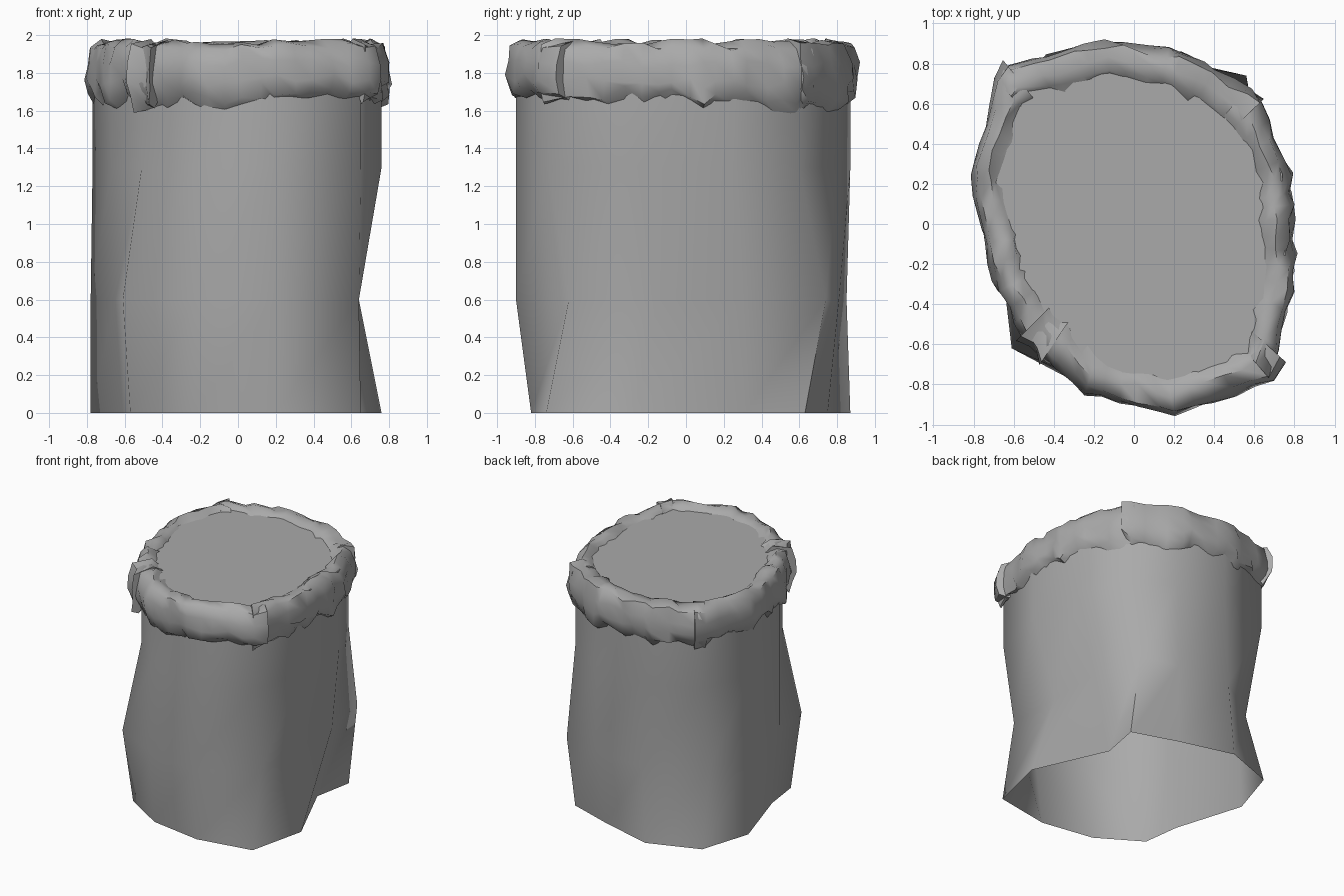
import bpy
import bmesh
import math
import random
from mathutils import Vector, noise

random.seed(4)
cube = bpy.data.objects.get("Cube")
if cube:
    bpy.data.objects.remove(cube)

stone = bpy.data.materials.new("grey stone")
stone.use_nodes = True
grey = (0.4, 0.4, 0.4, 1)
stone.diffuse_color = grey
stone.node_tree.nodes["Principled BSDF"].inputs["Base Color"].default_value = grey


def finish(bm, name, angle):
    """Turn a bmesh into a named, smooth shaded object."""
    mesh = bpy.data.meshes.new(name)
    bm.to_mesh(mesh)
    bm.free()
    obj = bpy.data.objects.new(name, mesh)
    bpy.context.collection.objects.link(obj)
    mesh.materials.append(stone)
    bpy.ops.object.select_all(action="DESELECT")
    obj.select_set(True)
    bpy.context.view_layer.objects.active = obj
    bpy.ops.object.shade_smooth_by_angle(angle=math.radians(angle))
    return obj


def bridge(bm, rings, closed):
    """Join neighbouring rings of vertices with quads."""
    for low, high in zip(rings, rings[1:]):
        count = len(low)
        for i in range(count if closed else count - 1):
            j = (i + 1) % count
            bm.faces.new((low[i], low[j], high[j], high[i]))


# Outlines of the column, counter-clockwise from the front
foot = [(-.23, -.75), (.2, -.82), (.65, -.74), (.76, -.27), (.5, .31), (.56, .63),
        (.2, .75), (-.24, .87), (-.65, .72), (-.78, .31), (-.61, -.24), (-.57, -.54)]
waist = [(-.23, -.82), (.2, -.9), (.64, -.62), (.64, -.15), (.64, .3), (.56, .74),
         (.25, .81), (-.2, .85), (-.61, .56), (-.78, .27), (-.65, -.28), (-.61, -.62)]
neck = [(-.23, -.79), (.2, -.9), (.65, -.73), (.76, -.25), (.74, .25), (.58, .6),
        (.25, .8), (-.15, .87), (-.63, .72), (-.77, .25), (-.67, -.25), (-.51, -.52)]

# Column, open underneath and flat on top
cap_z = 1.93
bm = bmesh.new()
levels = [(foot, 0), (waist, .6), (neck, 1.3), (neck, cap_z)]
rings = [[bm.verts.new((x, y, z)) for x, y in outline] for outline, z in levels]
bridge(bm, rings, True)
bm.faces.new(rings[-1])
finish(bm, "column", 70)


def neck_radius(angle):
    """Distance from the axis to the neck outline in one direction."""
    ray = Vector((math.cos(angle), math.sin(angle)))
    for a, b in zip(neck, neck[1:] + neck[:1]):
        a, b = Vector(a), Vector(b)
        edge = b - a
        cross = ray.x * edge.y - ray.y * edge.x
        t = (a.x * edge.y - a.y * edge.x) / cross
        s = (a.x * ray.y - a.y * ray.x) / cross
        if t > 0 and 0 <= s <= 1:
            return t


# Section of the rim: offset from the neck outline, height, looseness
section = [(-.13, 1.91, .02), (-.09, 1.945, .015), (-.04, 1.965, .02), (.015, 1.94, .02),
           (.04, 1.85, .02), (.045, 1.76, .02), (.03, 1.69, .03), (-.02, 1.65, .03)]


def rim_strip(name, start, end, lift, flare):
    """One ragged crust strip that wraps over the top edge, thicker at its ends."""
    bm = bmesh.new()
    rings = []
    steps = round((end - start) / 6)
    for i in range(steps + 1):
        t = i / steps
        angle = math.radians(start + (end - start) * t + random.uniform(-1.5, 1.5))
        swell = lift + flare * abs(2 * t - 1) ** 6
        base = neck_radius(angle)
        wave = noise.noise(Vector((math.cos(angle) * 4, math.sin(angle) * 4, start)))
        ring = []
        for k, (offset, z, loose) in enumerate(section):
            r = base + offset + random.uniform(-loose, loose) * .8
            r += swell if k > 2 else -swell / 2
            drop = wave * .11 * max(0, k - 3) / 4
            height = min(2, z + drop + random.uniform(-loose, loose))
            ring.append(bm.verts.new((r * math.cos(angle), r * math.sin(angle), height)))
        rings.append(ring)
    bridge(bm, rings, False)
    bm.faces.new(rings[0])
    bm.faces.new(rings[-1])
    bmesh.ops.recalc_face_normals(bm, faces=bm.faces)
    finish(bm, name, 55)


# Four overlapping strips around the top
rim_strip("rim_left", -48, 49, 0, .02)
rim_strip("rim_back", 43, 135, .01, .015)
rim_strip("rim_right", 128, 237, 0, .06)
rim_strip("rim_front", 225, 318, .01, .04)
